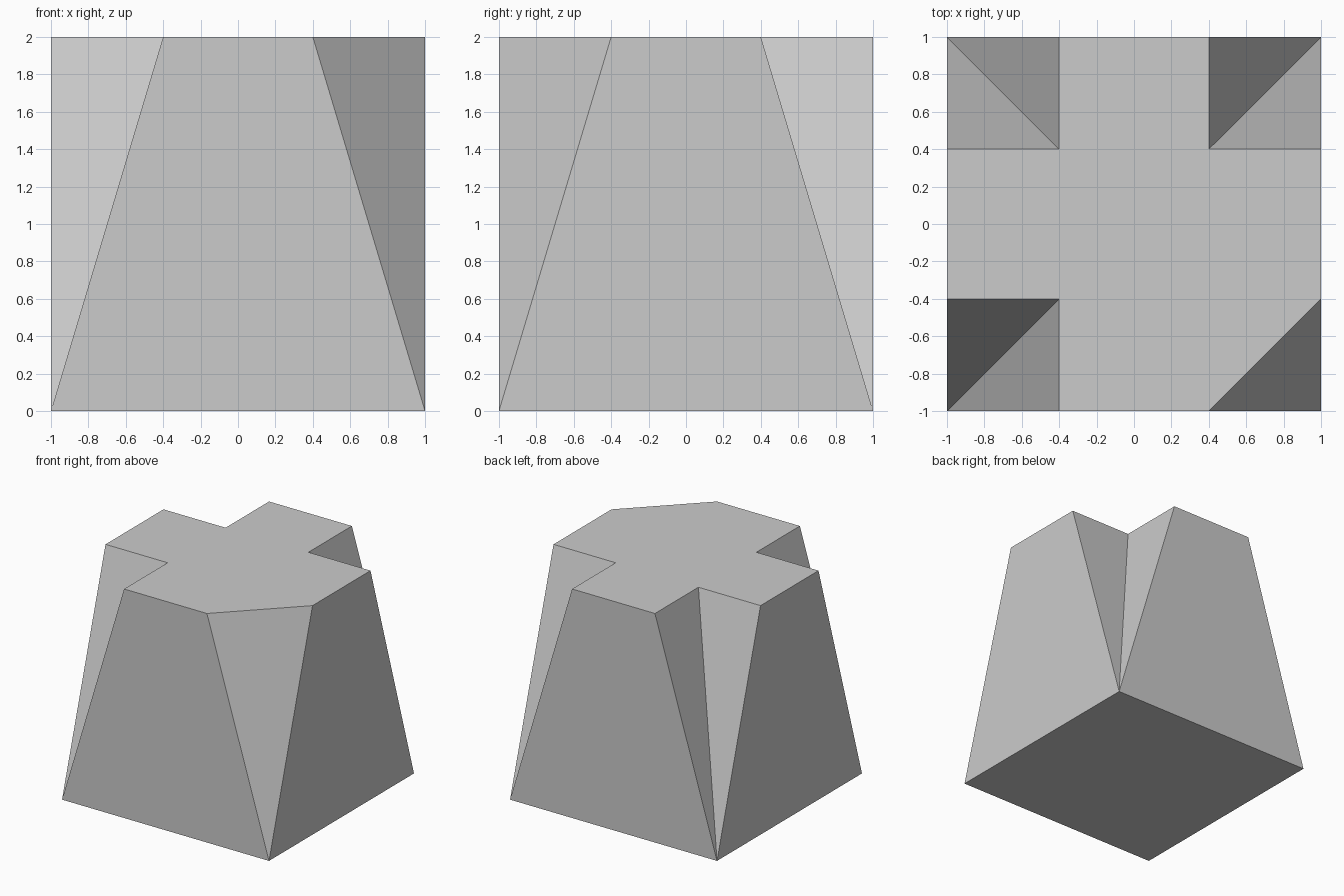
import bpy, bmesh

if "Cube" in bpy.data.objects:
    bpy.data.objects.remove(bpy.data.objects["Cube"])

HALF, ARM, HEIGHT = 1.0, 0.4, 2.0


def turn(x, y, k):
    """Rotate a plan point by k quarter turns."""
    for _ in range(k):
        x, y = -y, x
    return x, y


bm = bmesh.new()
base, top = [], []

# Each square base corner fans up to a notch of the cross-shaped top;
# the front right notch (k = 0) is filled in as a plain chamfer.
for k in range(4):
    corner = bm.verts.new((*turn(HALF, -HALF, k), 0))
    plan = [(ARM, -HALF), (ARM, -ARM), (HALF, -ARM)]
    if k == 0:
        plan.pop(1)
    rim = [bm.verts.new((*turn(x, y, k), HEIGHT)) for x, y in plan]
    for a, b in zip(rim, rim[1:]):
        bm.faces.new((corner, b, a))
    base.append(corner)
    top.append(rim)

# Upright trapezoid sides between neighbouring corners
for k in range(4):
    n = (k + 1) % 4
    bm.faces.new((base[k], base[n], top[n][0], top[k][-1]))

# Flat base and cross-shaped top
bm.faces.new(base[::-1])
bm.faces.new([v for rim in top for v in rim])
bmesh.ops.recalc_face_normals(bm, faces=bm.faces)

mesh = bpy.data.meshes.new("notched_block")
bm.to_mesh(mesh)
bm.free()
block = bpy.data.objects.new("notched_block", mesh)
bpy.context.collection.objects.link(block)
